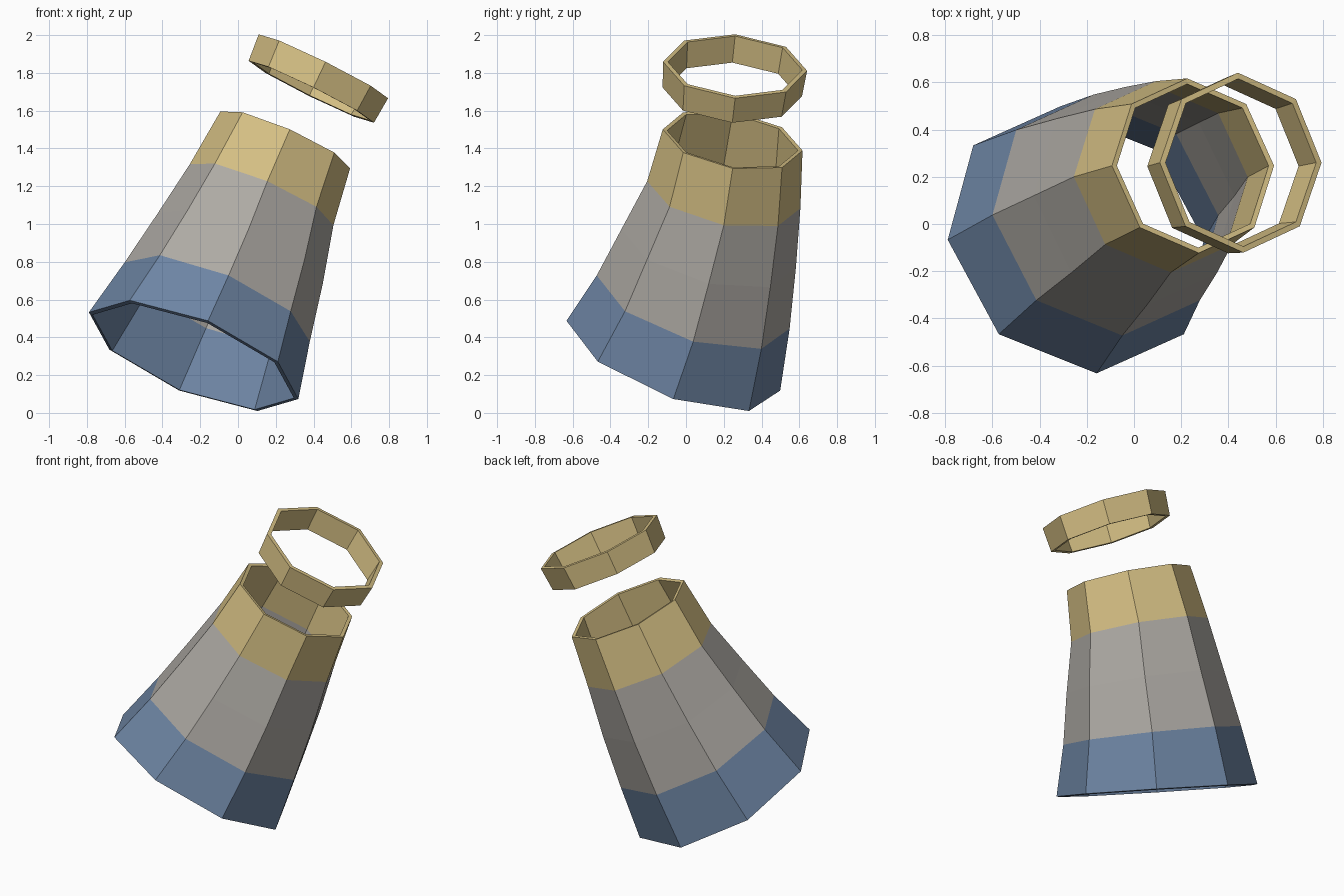
import bpy, bmesh, math
from mathutils import Vector

cube = bpy.data.objects.get("Cube")
if cube:
    bpy.data.objects.remove(cube)

SIDES = 8


def material(name, rgb):
    m = bpy.data.materials.new(name)
    m.use_nodes = True
    m.diffuse_color = (*rgb, 1)
    m.node_tree.nodes["Principled BSDF"].inputs["Base Color"].default_value = (*rgb, 1)
    return m


blue = material("slate blue", (0.155, 0.235, 0.37))
grey = material("warm grey", (0.42, 0.40, 0.37))
sand = material("sand yellow", (0.66, 0.52, 0.23))


def ring_points(centre, normal, radius):
    """Regular polygon square to the normal, first corner level with the x axis."""
    n = Vector(normal).normalized()
    u = Vector((n.z, 0, -n.x)).normalized()
    v = n.cross(u)
    for i in range(SIDES):
        a = math.tau * i / SIDES
        yield Vector(centre) + radius * (math.cos(a) * u + math.sin(a) * v)


def tube(name, rings, bands, wall):
    """Open faceted tube through the rings, one material per band."""
    mesh = bpy.data.meshes.new(name)
    obj = bpy.data.objects.new(name, mesh)
    bpy.context.collection.objects.link(obj)
    mats = list(dict.fromkeys(bands))
    for m in mats:
        mesh.materials.append(m)
    bm = bmesh.new()
    loops = [[bm.verts.new(p) for p in ring_points(*r)] for r in rings]
    for low, high, mat in zip(loops, loops[1:], bands):
        for i in range(SIDES):
            j = (i + 1) % SIDES
            face = bm.faces.new((low[i], low[j], high[j], high[i]))
            face.material_index = mats.index(mat)
    bm.to_mesh(mesh)
    bm.free()
    # Wall grows inward from the outer surface
    solid = obj.modifiers.new("wall", 'SOLIDIFY')
    solid.thickness = wall
    solid.offset = -1
    solid.use_even_offset = True
    return obj


# Flared, gently bending body: centre, normal, radius from bottom to top
tube("flared_body", [
    ((-0.235, -0.067, 0.303), (0.361, 0.333, 0.871), 0.60),
    ((-0.11, 0.038, 0.587), (0.377, 0.287, 0.88), 0.533),
    ((0.012, 0.12, 0.87), (0.382, 0.235, 0.893), 0.475),
    ((0.125, 0.20, 1.155), (0.385, 0.189, 0.904), 0.413),
    ((0.25, 0.247, 1.445), (0.397, 0.164, 0.904), 0.375),
], [blue, grey, grey, sand], 0.022)

# Loose collar hovering above the narrow end
tube("floating_collar", [
    ((0.388, 0.245, 1.70), (0.441, 0.069, 0.893), 0.37),
    ((0.452, 0.26, 1.835), (0.441, 0.069, 0.893), 0.382),
], [sand], 0.024)
